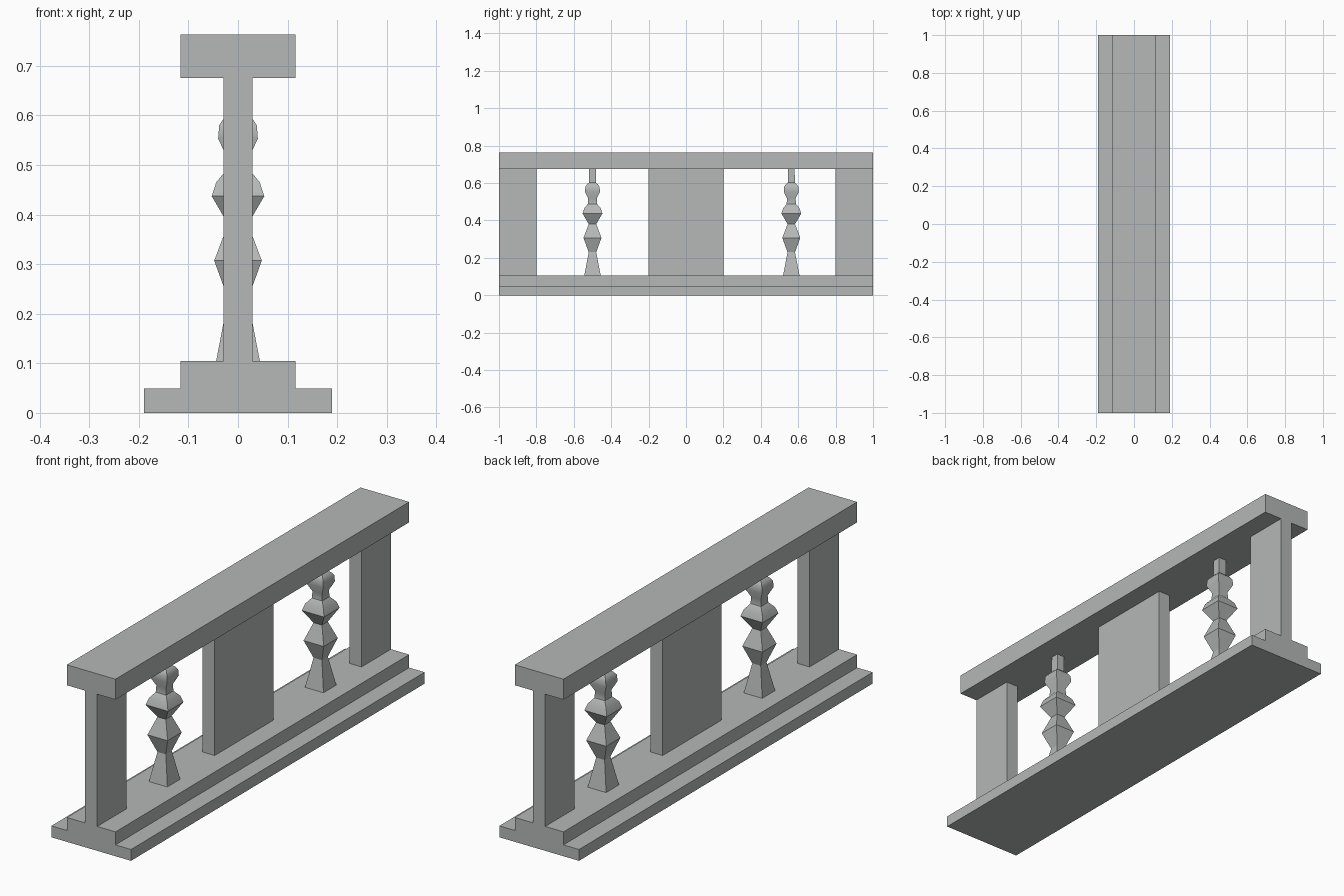
import bpy, bmesh, math

if "Cube" in bpy.data.objects:
    bpy.data.objects.remove(bpy.data.objects["Cube"])

stone = bpy.data.materials.new("pale_grey_stone")
stone.diffuse_color = (0.46, 0.48, 0.475, 1)
stone.use_nodes = True
stone.node_tree.nodes["Principled BSDF"].inputs["Base Color"].default_value = stone.diffuse_color


def finish(name, bm):
    bmesh.ops.recalc_face_normals(bm, faces=bm.faces)
    mesh = bpy.data.meshes.new(name)
    bm.to_mesh(mesh)
    bm.free()
    mesh.materials.append(stone)
    obj = bpy.data.objects.new(name, mesh)
    bpy.context.scene.collection.objects.link(obj)
    return obj


def extrude_y(name, profile, y0, y1):
    """Extrude an (x, z) outline along y."""
    bm = bmesh.new()
    face = bm.faces.new([bm.verts.new((x, y0, z)) for x, z in profile])
    ext = bmesh.ops.extrude_face_region(bm, geom=[face])["geom"]
    verts = [v for v in ext if isinstance(v, bmesh.types.BMVert)]
    bmesh.ops.translate(bm, verts=verts, vec=(0, y1 - y0, 0))
    return finish(name, bm)


def box(name, half_x, y0, y1, z0, z1):
    return extrude_y(name, [(-half_x, z0), (half_x, z0), (half_x, z1), (-half_x, z1)], y0, y1)


def baluster(name, y, profile):
    """Stack of square rings given as (half width, z)."""
    bm = bmesh.new()
    rings = [[bm.verts.new((sx * r, y + sy * r, z))
              for sx, sy in ((-1, -1), (1, -1), (1, 1), (-1, 1))] for r, z in profile]
    for a, b in zip(rings, rings[1:]):
        for i in range(4):
            j = (i + 1) % 4
            bm.faces.new((a[i], a[j], b[j], b[i]))
    bm.faces.new(rings[0][::-1])
    bm.faces.new(rings[-1])
    obj = finish(name, bm)
    for p in obj.data.polygons:
        p.use_smooth = True
    obj.data.set_sharp_from_angle(angle=math.radians(30))
    return obj


# Stepped base and handrail
right = [(0.19, 0), (0.19, 0.049), (0.116, 0.049), (0.116, 0.105)]
extrude_y("stepped_base", right + [(-x, z) for x, z in reversed(right)], -1, 1)
box("handrail", 0.116, -1, 1, 0.675, 0.763)

# Posts: one at each end and a wide one in the middle
for name, y0, y1 in (("front_post", -1, -0.8), ("middle_post", -0.2, 0.2), ("back_post", 0.8, 1)):
    box(name, 0.029, y0, y1, 0.105, 0.675)

# Square turned balusters
shape = [(0.044, 0.105), (0.02, 0.23), (0.048, 0.307), (0.02, 0.381), (0.053, 0.437),
         (0.044, 0.465), (0.025, 0.488), (0.023, 0.517), (0.040, 0.553), (0.038, 0.58),
         (0.030, 0.592), (0.019, 0.602), (0.018, 0.675)]
baluster("front_baluster", -0.5, shape)
baluster("back_baluster", 0.563, shape)
